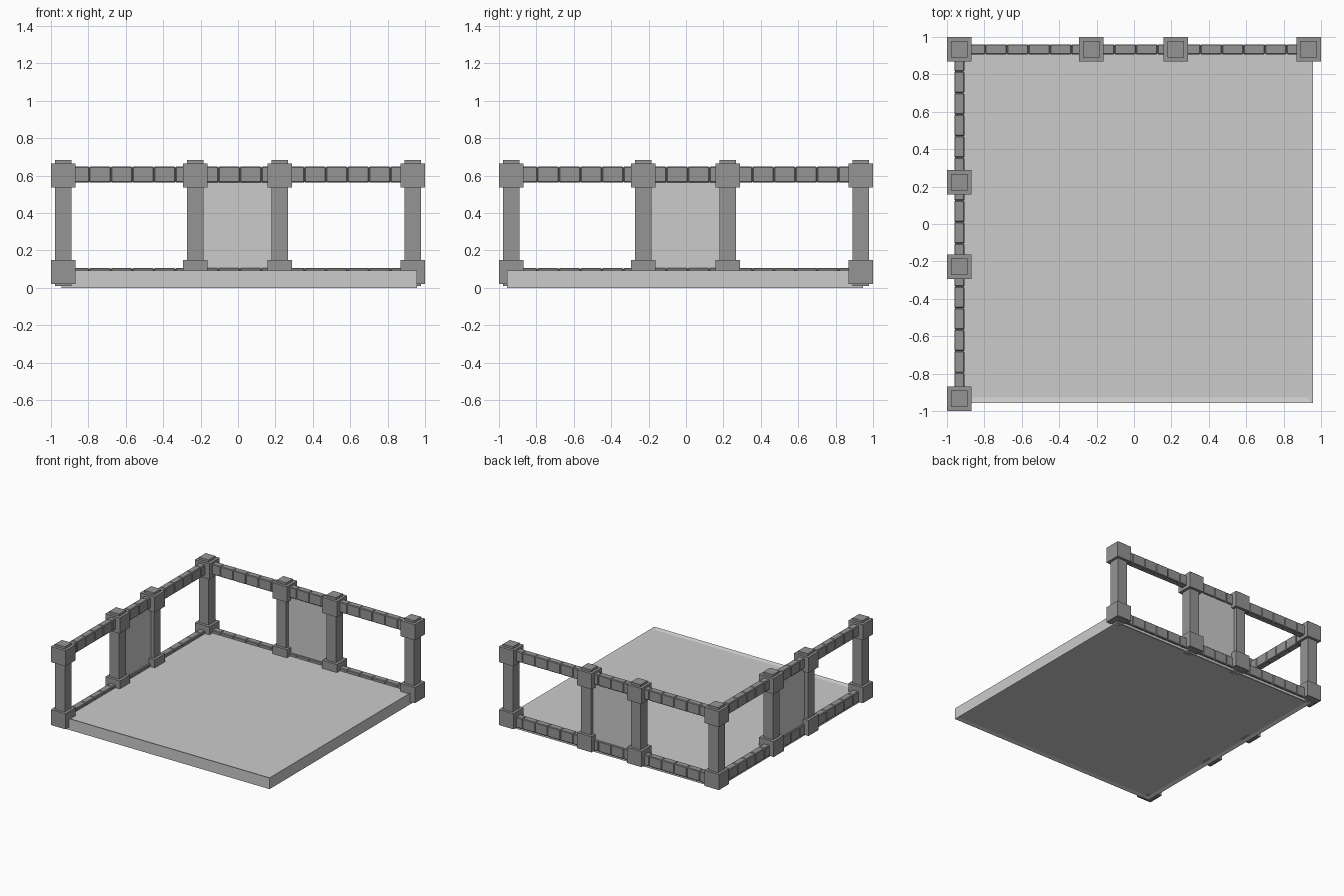
import bpy, bmesh
from mathutils import Matrix

if "Cube" in bpy.data.objects:
    bpy.data.objects.remove(bpy.data.objects["Cube"])

dark = bpy.data.materials.new("dark_grey")
dark.diffuse_color = (0.3, 0.3, 0.3, 1)
dark.use_nodes = True
dark.node_tree.nodes["Principled BSDF"].inputs["Base Color"].default_value = dark.diffuse_color

EDGE = 0.934                       # centre line of both walls
STOPS = (-EDGE, -0.229, 0.224, EDGE)


def add_box(bm, lo, hi, bevel=0):
    size = [b - a for a, b in zip(lo, hi)]
    mid = [(a + b) / 2 for a, b in zip(lo, hi)]
    mat = Matrix.Translation(mid) @ Matrix.Diagonal((*size, 1))
    verts = bmesh.ops.create_cube(bm, size=1, matrix=mat)["verts"]
    if bevel:
        edges = list({e for v in verts for e in v.link_edges})
        bmesh.ops.bevel(bm, geom=edges, offset=bevel, segments=1, affect='EDGES')


def finish(bm, name, material=None):
    mesh = bpy.data.meshes.new(name)
    bmesh.ops.recalc_face_normals(bm, faces=bm.faces)
    bm.to_mesh(mesh)
    bm.free()
    if material:
        mesh.materials.append(material)
    ob = bpy.data.objects.new(name, mesh)
    bpy.context.collection.objects.link(ob)


def centred(bm, x, y, half, z0, z1):
    add_box(bm, (x - half, y - half, z0), (x + half, y + half, z1))


# Post: shaft showing above the cap, with square base and cap blocks
def post(name, x, y):
    bm = bmesh.new()
    centred(bm, x, y, 0.044, 0.01, 0.683)
    centred(bm, x, y, 0.066, 0.02, 0.148)
    centred(bm, x, y, 0.066, 0.537, 0.665)
    finish(bm, name, dark)


# Box along a wall: s runs along it, t is the thickness
def wall_box(bm, wall, s0, s1, t, z0, z1, bevel=0):
    if wall == "back":
        add_box(bm, (s0, EDGE - t / 2, z0), (s1, EDGE + t / 2, z1), bevel)
    else:
        add_box(bm, (-EDGE - t / 2, s0, z0), (-EDGE + t / 2, s1, z1), bevel)


# Floor slab with a shallow recess on top and underneath
bm = bmesh.new()
add_box(bm, (-0.945, -0.957, 0), (0.957, 0.945, 0.092))
caps = [f for f in bm.faces if abs(f.normal.z) > 0.9]
for f in caps:
    bmesh.ops.inset_region(bm, faces=[f], thickness=0.04)
    dz = -0.01 if f.calc_center_median().z > 0.05 else 0.01
    bmesh.ops.translate(bm, verts=f.verts, vec=(0, 0, dz))
    inner = f
finish(bm, "floor")

# Posts: shared corner, then the rest of each wall
for i, s in enumerate(STOPS):
    post(f"back_post_{i + 1}", s, EDGE)
    if i < 3:
        post(f"left_post_{i + 1}", -EDGE, s)

for wall in ("back", "left"):
    # Rails made of a row of chamfered stone blocks
    for level, z0, z1 in (("bottom", 0.02, 0.106), ("top", 0.562, 0.648)):
        bm = bmesh.new()
        for k in range(-8, 8):
            s = 0.01 + 0.115 * k
            wall_box(bm, wall, s, s + 0.115, 0.054, z0, z1, 0.005)
        finish(bm, f"{wall}_{level}_rail", dark)
    # Solid panel in the middle bay
    bm = bmesh.new()
    wall_box(bm, wall, STOPS[1], STOPS[2], 0.03, 0.09, 0.58)
    finish(bm, f"{wall}_panel")
